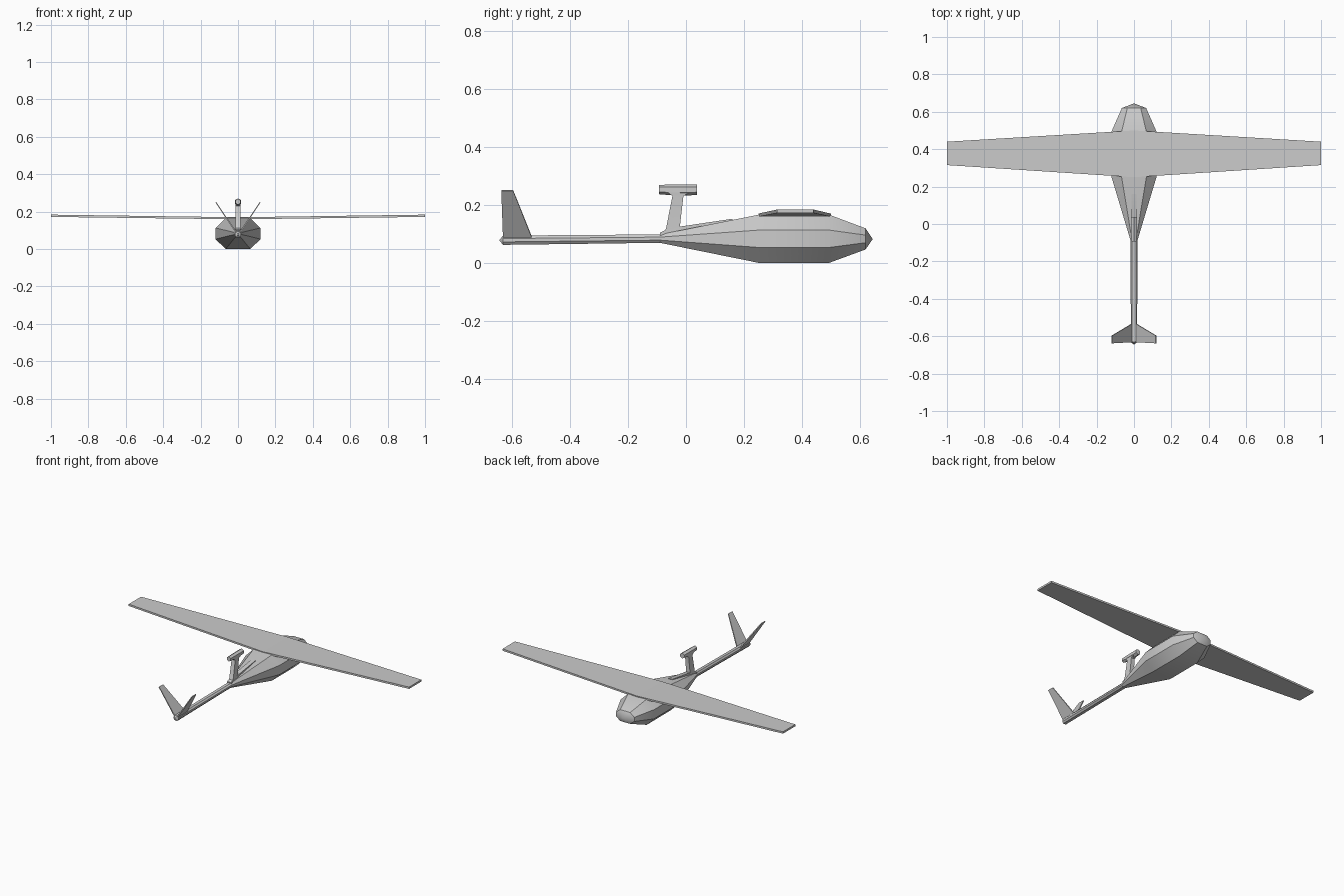
import bpy, bmesh, math

if "Cube" in bpy.data.objects:
    bpy.data.objects.remove(bpy.data.objects["Cube"])


def build(name, rings, tip_start=None, tip_end=None):
    """Loft a closed skin through rings of equal size; ends are caps or points."""
    bm = bmesh.new()
    loops = [[bm.verts.new(p) for p in ring] for ring in rings]
    n = len(rings[0])
    for a, b in zip(loops, loops[1:]):
        for i in range(n):
            j = (i + 1) % n
            bm.faces.new((a[i], a[j], b[j], b[i]))
    for loop, tip in ((loops[0], tip_start), (loops[-1], tip_end)):
        if tip:
            v = bm.verts.new(tip)
            for i in range(n):
                bm.faces.new((loop[i], loop[(i + 1) % n], v))
        else:
            bm.faces.new(loop)
    bmesh.ops.recalc_face_normals(bm, faces=bm.faces)
    mesh = bpy.data.meshes.new(name)
    bm.to_mesh(mesh)
    bm.free()
    obj = bpy.data.objects.new(name, mesh)
    bpy.context.collection.objects.link(obj)
    bpy.ops.object.select_all(action='DESELECT')
    obj.select_set(True)
    bpy.context.view_layer.objects.active = obj
    bpy.ops.object.shade_smooth_by_angle(angle=math.radians(30))
    return obj


def octagon(y, z0, z1, w):
    """Flattened eight-sided section with broad sides, top and bottom."""
    c, h = (z0 + z1) / 2, (z1 - z0) / 2
    shape = [(.55, -1), (1, -.36), (1, .36), (.55, 1),
             (-.55, 1), (-1, .36), (-1, -.36), (-.55, -1)]
    return [(u * w, y, c + v * h) for u, v in shape]


def rect(y0, y1, z, w0, w1):
    """Horizontal rectangle, used for the pylon."""
    return [(-w0, y0, z), (w0, y0, z), (w1, y1, z), (-w1, y1, z)]


def mirror(obj):
    mod = obj.modifiers.new("mirror", 'MIRROR')
    mod.use_clip = True


# fuselage pod flowing into the tail boom
build("fuselage", [
    octagon(-.632, .062, .094, .017),
    octagon(-.09, .069, .098, .018),
    octagon(.25, .0, .166, .12),
    octagon(.495, .0, .166, .12),
    octagon(.62, .046, .119, .065)],
    tip_start=(0, -.645, .078), tip_end=(0, .645, .082))

# tapered wing with slight dihedral
def wing_section(x, y0, y1, z0, z1):
    return [(x, y0, z0), (x, y1, z0), (x, y1, z1), (x, y0, z1)]

for side, sx in (("right", 1), ("left", -1)):
    build(side + "_wing", [wing_section(0, .25, .5, .159, .170),
                           wing_section(sx, .315, .44, .172, .184)])

# V tail fins
    def fin_section(x, y0, y1, z, t):
        return [(sx * (x - t), y0, z + t * .7), (sx * (x - t), y1, z + t * .7),
                (sx * (x + t), y1, z - t * .7), (sx * (x + t), y0, z - t * .7)]
    build(side + "_tail_fin", [fin_section(.006, -.632, -.53, .082, .003),
                               fin_section(.118, -.638, -.597, .25, .002)])

# motor pylon
build("pylon", [rect(-.085, -.015, .09, .014, .014),
                rect(-.069, -.022, .118, .014, .014),
                rect(-.047, -.009, .23, .013, .013),
                rect(-.062, .012, .243, .014, .014)])

# raised spine in front of the pylon
build("spine", [[(-.014, y, z - .035), (.014, y, z - .035),
                 (.014, y, z), (-.014, y, z)]
                for y, z in ((-.09, .104), (-.055, .12), (.16, .152))])

# six-sided motor pod
build("motor_pod", [[(r * .95 * math.sin(k * math.pi / 3), y,
                      zc + r * math.cos(k * math.pi / 3)) for k in range(6)]
                    for y, zc, r in ((-.094, .253, .016), (-.06, .252, .018),
                                     (.015, .252, .019), (.038, .253, .018))])
